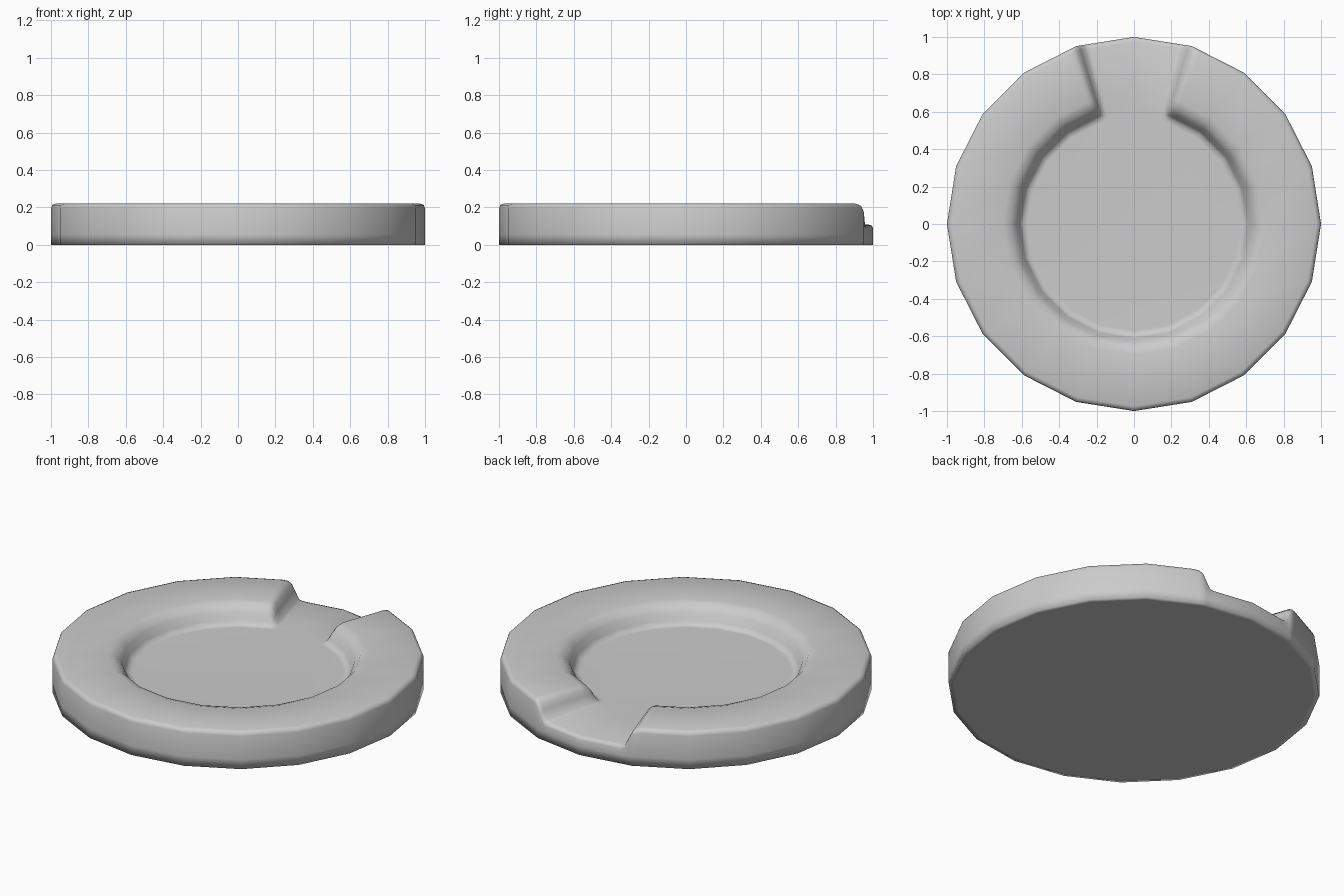
import bpy, bmesh
from math import sin, cos, radians

if "Cube" in bpy.data.objects:
    bpy.data.objects.remove(bpy.data.objects["Cube"])

SIDES = 20
STEP = 360 / SIDES

# Radial section: (radius, height on the rim, height in the channel)
SECTION = [
    (0.97, 0.0, 0.0), (1.0, 0.0, 0.0), (1.0, 0.055, 0.05),
    (1.0, 0.195, 0.09), (0.993, 0.213, 0.102), (0.975, 0.22, 0.108),
    (0.70, 0.22, 0.112), (0.66, 0.208, 0.112), (0.63, 0.175, 0.112),
    (0.61, 0.135, 0.112), (0.595, 0.113, 0.112), (0.57, 0.112, 0.112),
]

# Channel wall: degrees from the +y axis -> blend from channel to rim
WALL = [(14.0, 0.0), (15.5, 0.06), (17.0, 0.5), (18.0, 0.8), (19.3, 0.96), (21.0, 1.0)]

half = WALL + [(STEP * i, 1.0) for i in range(2, SIDES // 2)]
columns = [(0.0, 0.0)] + half + [(180.0, 1.0)] + [(360 - a, k) for a, k in reversed(half)]


def facet(angle):
    """Keeps extra columns on the flat sides of the 20-sided outline."""
    return cos(radians(STEP / 2)) / cos(radians(angle % STEP - STEP / 2))


# Dish body: swept section with the channel at the back
bm = bmesh.new()
grid = []
for a, k in columns:
    f, t = facet(a), radians(a)
    grid.append([bm.verts.new((r * f * sin(t), r * f * cos(t), zc + (zr - zc) * k))
                 for r, zr, zc in SECTION])

n = len(grid)
for i in range(n):
    c, d = grid[i], grid[(i + 1) % n]
    for j in range(len(SECTION) - 1):
        bm.faces.new((c[j], d[j], d[j + 1], c[j + 1]))

# Flat underside and flat dish floor
bm.faces.new([c[0] for c in grid])
bm.faces.new([c[-1] for c in grid])
bmesh.ops.recalc_face_normals(bm, faces=bm.faces)

mesh = bpy.data.meshes.new("dish_body")
bm.to_mesh(mesh)
bm.free()
dish = bpy.data.objects.new("dish_body", mesh)
bpy.context.collection.objects.link(dish)
bpy.context.view_layer.objects.active = dish
dish.select_set(True)
bpy.ops.object.shade_smooth()
